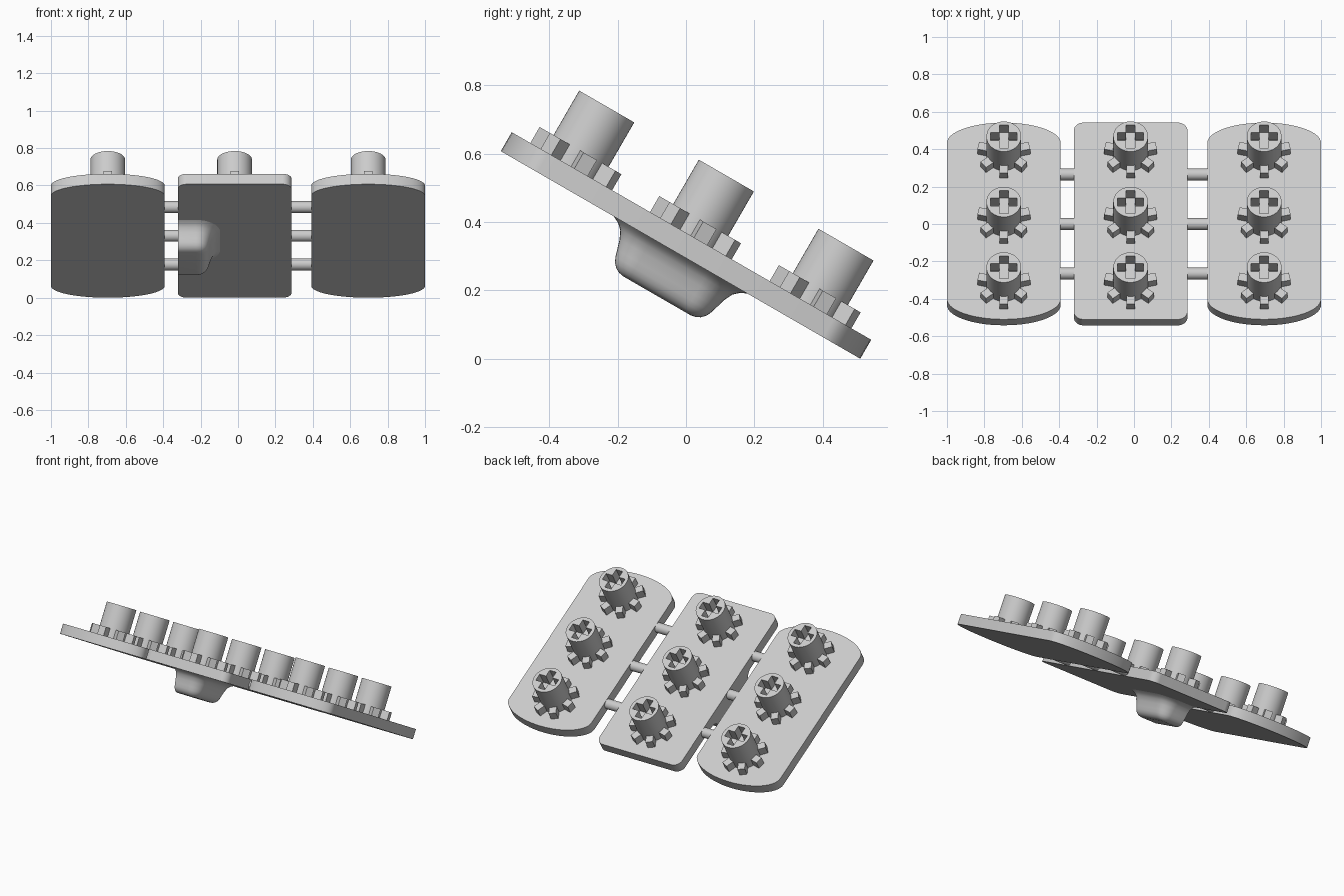
import bpy, bmesh, math
from mathutils import Matrix, Vector

cube = bpy.data.objects.get("Cube")
if cube:
    bpy.data.objects.remove(cube, do_unlink=True)

THICK = 0.064
HALF_LEN = 0.607
HALF_W = 0.304
PANEL_X = {"right": -0.696, "middle": -0.018, "left": 0.696}
TILT = Matrix.Translation((0, -0.016, HALF_LEN / 2)) @ Matrix.Rotation(math.radians(-30), 4, 'X')

grey = bpy.data.materials.new("light_grey")
grey.use_nodes = True
COLOUR = (0.6, 0.6, 0.6, 1)
grey.diffuse_color = COLOUR
grey.node_tree.nodes["Principled BSDF"].inputs["Base Color"].default_value = COLOUR


def place(name, mesh, at=(0, 0, 0)):
    """Link a mesh as an object on the tilted board."""
    ob = bpy.data.objects.new(name, mesh)
    bpy.context.collection.objects.link(ob)
    ob.matrix_world = TILT @ Matrix.Translation(at)
    return ob


def finish(bm, name):
    bmesh.ops.recalc_face_normals(bm, faces=bm.faces)
    mesh = bpy.data.meshes.new(name)
    bm.to_mesh(mesh)
    bm.free()
    mesh.materials.append(grey)
    return mesh


def loft(bm, rings):
    """Skin matching rings of points and cap both ends."""
    rows = [[bm.verts.new(p) for p in ring] for ring in rings]
    n = len(rows[0])
    for a, b in zip(rows, rows[1:]):
        for i in range(n):
            j = (i + 1) % n
            bm.faces.new((a[i], a[j], b[j], b[i]))
    bm.faces.new(rows[0])
    bm.faces.new(rows[-1])


def prism(bm, outline, z0, z1):
    loft(bm, [[(x, y, z) for x, y in outline] for z in (z0, z1)])


def corners(half_x, half_y, rx, ry, steps):
    """Rectangle outline with elliptical corners."""
    pts = []
    for q, (sx, sy) in enumerate([(1, 1), (-1, 1), (-1, -1), (1, -1)]):
        for i in range(steps + 1):
            a = math.pi / 2 * (q + i / steps)
            p = (sx * (half_x - rx) + rx * math.cos(a), sy * (half_y - ry) + ry * math.sin(a))
            if not pts or math.dist(p, pts[-1]) > 1e-5:
                pts.append(p)
    if math.dist(pts[0], pts[-1]) < 1e-5:
        pts.pop()
    return pts


# Three flat panels: bowed ends outside, small round corners in the middle
for side, x in PANEL_X.items():
    bm = bmesh.new()
    rx, ry = (0.05, 0.05) if side == "middle" else (HALF_W, 0.125)
    prism(bm, corners(HALF_W, HALF_LEN, rx, ry, 14), 0, THICK)
    place(side + "_panel", finish(bm, side + "_panel"), (x, 0, 0))

# Hinge pins bridging the gaps
for side, x0, x1 in (("right", -0.41, -0.30), ("left", 0.27, 0.41)):
    for row, y in enumerate((-0.306, 0, 0.306)):
        bm = bmesh.new()
        bmesh.ops.create_cone(bm, cap_ends=True, segments=32, radius1=THICK / 2,
                              radius2=THICK / 2, depth=x1 - x0,
                              matrix=Matrix.Rotation(math.pi / 2, 4, 'Y'))
        name = f"{side}_pin_{row + 1}"
        place(name, finish(bm, name), ((x0 + x1) / 2, y, THICK / 2))

# Knob with a cross-shaped recess in its top
TOP = 0.204
bm = bmesh.new()
bmesh.ops.create_cone(bm, cap_ends=True, segments=48, radius1=0.093, radius2=0.093,
                      depth=TOP, matrix=Matrix.Translation((0, 0, TOP / 2)))
blank = place("knob_blank", finish(bm, "knob_blank"))
bm = bmesh.new()
a, b = 0.024, 0.07
prism(bm, [(b, -a), (b, a), (a, a), (a, b), (-a, b), (-a, a),
           (-b, a), (-b, -a), (-a, -a), (-a, -b), (a, -b), (a, -a)], TOP - 0.08, TOP + 0.05)
cutter = place("cross_cutter", finish(bm, "cross_cutter"))
cutter.hide_render = True
cut = blank.modifiers.new("cross", 'BOOLEAN')
cut.operation, cut.object, cut.solver = 'DIFFERENCE', cutter, 'EXACT'
bpy.context.view_layer.update()
knob = bpy.data.meshes.new_from_object(blank.evaluated_get(bpy.context.evaluated_depsgraph_get()))
for ob in (blank, cutter):
    bpy.data.objects.remove(ob, do_unlink=True)

# Ring of teeth around each knob foot
TEETH = 7
bm = bmesh.new()
for i in range(TEETH):
    m = (Matrix.Rotation(-math.pi / 2 + math.tau * i / TEETH, 4, 'Z')
         @ Matrix.Translation((0.11, 0, 0.027)) @ Matrix.Diagonal((0.06, 0.046, 0.054, 1)))
    bmesh.ops.create_cube(bm, size=1, matrix=m)
teeth = finish(bm, "knob_teeth")

for side, x in PANEL_X.items():
    for row, y in enumerate((-0.404, 0, 0.404)):
        place(f"{side}_knob_{row + 1}", knob, (x, y, THICK))
        place(f"{side}_knob_teeth_{row + 1}", teeth, (x, y, THICK))

# Grip under the middle panel: flared root, rounded tip, flat outer side
PROFILE = [(0, 0.01), (0, 0), (0.02, -0.01), (0.036, -0.025), (0.048, -0.05), (0.057, -0.08),
           (0.063, -0.1), (0.07, -0.115), (0.082, -0.128), (0.096, -0.135), (0.112, -0.138)]
rings = []
for inset, z in PROFILE:
    r = 0.13 - inset
    ring = [(-0.322, -0.095 - r, z)]
    for sign in (-1, 1):
        for i in range(9):
            t = math.pi / 16 * i
            t = t - math.pi / 2 if sign < 0 else t
            ring.append((-0.225 + r * math.cos(t), sign * 0.095 + r * math.sin(t), z))
    ring.append((-0.322, 0.095 + r, z))
    rings.append(ring)
bm = bmesh.new()
loft(bm, rings)
place("under_grip", finish(bm, "under_grip"))

# Smooth round surfaces, keep hard edges
bpy.ops.object.select_all(action='DESELECT')
for ob in bpy.context.scene.objects:
    if ob.type == 'MESH':
        ob.select_set(True)
        bpy.context.view_layer.objects.active = ob
bpy.ops.object.shade_smooth_by_angle(angle=math.radians(35))
